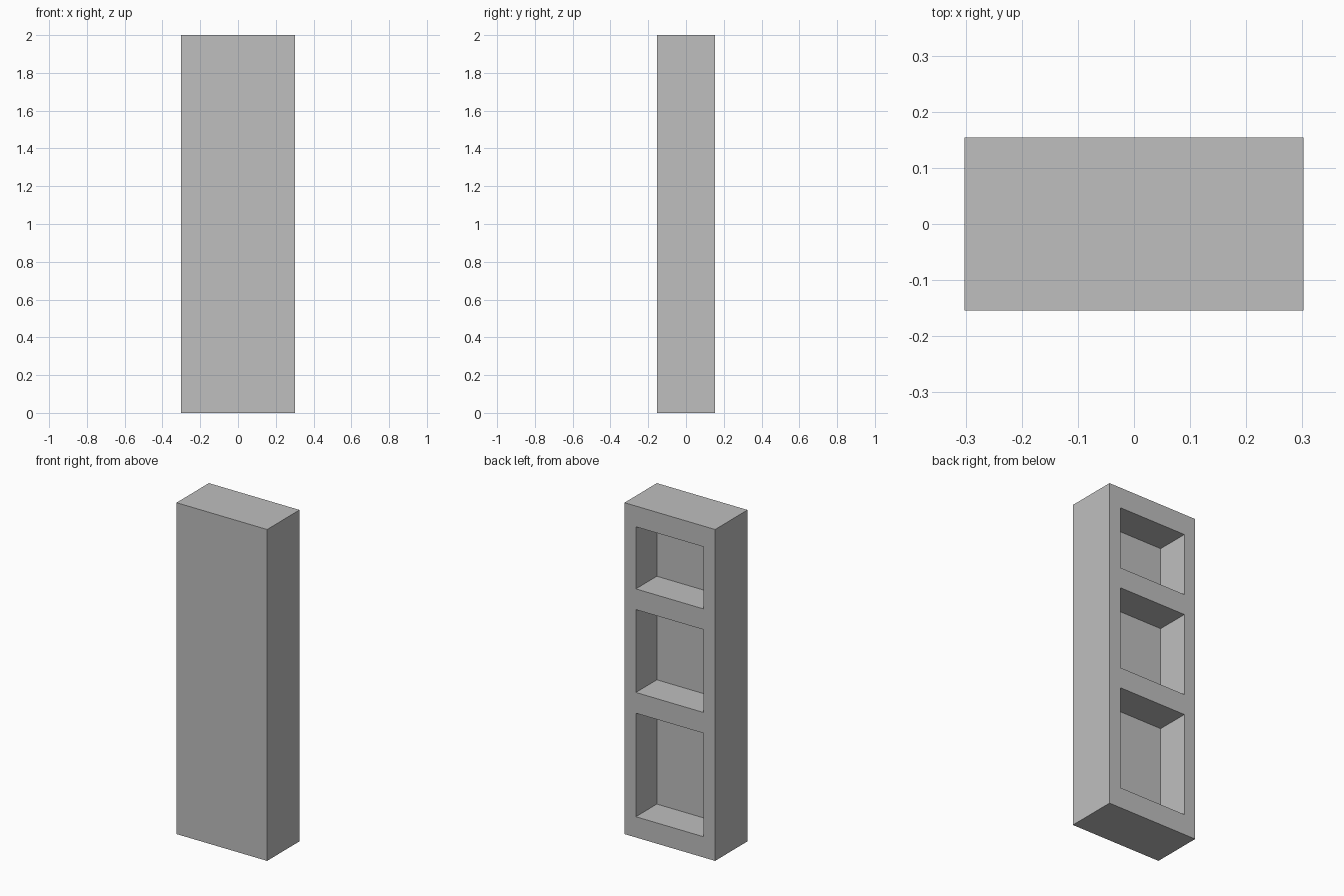
import bpy
import bmesh

WIDTH, DEPTH, HEIGHT = 0.605, 0.309, 2.0
BORDER = 0.076
POCKET_DEPTH = 0.2
POCKETS = [(0.125, 0.75), (0.875, 1.375), (1.5, 1.875)]  # bottom and top heights

default = bpy.data.objects.get("Cube")
if default:
    bpy.data.objects.remove(default, do_unlink=True)

# Plain grey material
grey = bpy.data.materials.new("plain_grey")
grey.use_nodes = True
grey.diffuse_color = (0.52, 0.52, 0.52, 1)
grey.node_tree.nodes["Principled BSDF"].inputs["Base Color"].default_value = grey.diffuse_color

# Back face grid: solid border and rails around the pockets
xs = [-WIDTH / 2, -WIDTH / 2 + BORDER, WIDTH / 2 - BORDER, WIDTH / 2]
zs = [0.0] + [z for pocket in POCKETS for z in pocket] + [HEIGHT]
back, front = DEPTH / 2, -DEPTH / 2

bm = bmesh.new()
grid = [[bm.verts.new((x, back, z)) for x in xs] for z in zs]
pocket_faces = []
for row in range(len(zs) - 1):
    for col in range(len(xs) - 1):
        face = bm.faces.new((grid[row][col], grid[row + 1][col],
                             grid[row + 1][col + 1], grid[row][col + 1]))
        if col == 1 and row % 2 == 1:
            pocket_faces.append(face)

# Outer block: extrude the rim to the front and cap it
rim = [e for e in bm.edges if e.is_boundary]
walls = bmesh.ops.extrude_edge_only(bm, edges=rim)["geom"]
for v in walls:
    if isinstance(v, bmesh.types.BMVert):
        v.co.y = front
bmesh.ops.contextual_create(bm, geom=[e for e in walls if isinstance(e, bmesh.types.BMEdge)
                                      and all(v.co.y == v.co.y and abs(v.co.y - front) < 1e-5
                                              for v in e.verts)])

# Pockets: push each opening inward
for face in pocket_faces:
    new = bmesh.ops.extrude_discrete_faces(bm, faces=[face])["faces"][0]
    for v in new.verts:
        v.co.y -= POCKET_DEPTH

# Merge flat neighbours and orient the surface outward
bmesh.ops.dissolve_limit(bm, angle_limit=0.01, verts=bm.verts[:], edges=bm.edges[:])
bmesh.ops.recalc_face_normals(bm, faces=bm.faces[:])

mesh = bpy.data.meshes.new("recessed_panel")
bm.to_mesh(mesh)
bm.free()
mesh.materials.append(grey)
panel = bpy.data.objects.new("recessed_panel", mesh)
bpy.context.collection.objects.link(panel)
